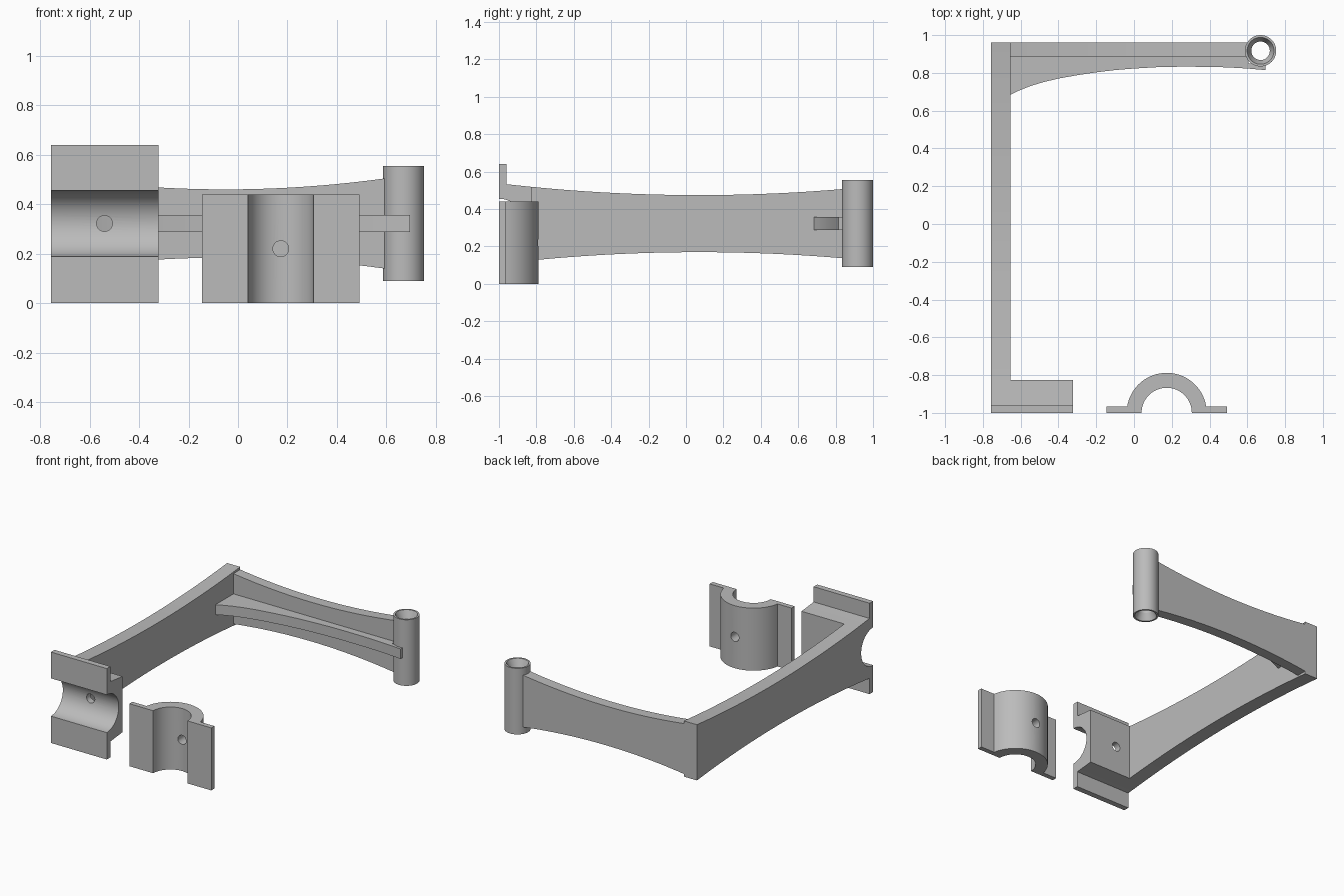
import bpy, bmesh, math
from mathutils import Matrix, Vector

cube = bpy.data.objects.get("Cube")
if cube:
    bpy.data.objects.remove(cube, do_unlink=True)

grey = bpy.data.materials.new("plain grey")
grey.use_nodes = True
grey.diffuse_color = (0.5, 0.5, 0.5, 1)
grey.node_tree.nodes["Principled BSDF"].inputs["Base Color"].default_value = (0.5, 0.5, 0.5, 1)

MID = 0.322     # height of the bracket centre line
BORE = 0.133    # clamp inner radius
PIN = 0.032     # clamp hole radius


def add_object(name, bm):
    bmesh.ops.recalc_face_normals(bm, faces=bm.faces[:])
    mesh = bpy.data.meshes.new(name)
    bm.to_mesh(mesh)
    bm.free()
    mesh.materials.append(grey)
    obj = bpy.data.objects.new(name, mesh)
    bpy.context.collection.objects.link(obj)
    return obj


def prism(name, outline, axis, low, high):
    """Extrude a 2D outline along the x, y or z axis."""
    place = {"x": lambda p: (low, p[0], p[1]),
             "y": lambda p: (p[0], low, p[1]),
             "z": lambda p: (p[0], p[1], low)}[axis]
    bm = bmesh.new()
    face = bm.faces.new([bm.verts.new(place(p)) for p in outline])
    extruded = bmesh.ops.extrude_face_region(bm, geom=[face])["geom"]
    shift = Vector([high - low if a == axis else 0 for a in "xyz"])
    moved = [v for v in extruded if isinstance(v, bmesh.types.BMVert)]
    bmesh.ops.translate(bm, verts=moved, vec=shift)
    return add_object(name, bm)


def arc(cx, cy, radius, start, end, steps=32):
    angles = [math.radians(start + (end - start) * i / steps) for i in range(steps + 1)]
    return [(cx + radius * math.cos(a), cy + radius * math.sin(a)) for a in angles]


def waisted(low, high, centre, waist, flare, steps=32):
    """Bottom and top edges of a beam that is thinnest at its centre."""
    us = [low + (high - low) * i / steps for i in range(steps + 1)]
    half = [waist + flare * (u - centre) ** 2 for u in us]
    bottom = [(u, MID - h) for u, h in zip(us, half)]
    top = [(u, MID + h) for u, h in zip(us, half)]
    return bottom, top[::-1]


def drill(obj, x, z):
    """Cut a pin hole along y through a clamp."""
    bm = bmesh.new()
    bmesh.ops.create_cone(bm, cap_ends=True, segments=32, radius1=PIN, radius2=PIN, depth=0.5,
                          matrix=Matrix.Translation((x, -0.9, z)) @ Matrix.Rotation(math.pi / 2, 4, "X"))
    cutter = add_object("hole_cutter", bm)
    cutter.hide_render = True
    mod = obj.modifiers.new("hole", "BOOLEAN")
    mod.operation = "DIFFERENCE"
    mod.solver = "EXACT"
    mod.object = cutter
    graph = bpy.context.evaluated_depsgraph_get()
    cut = bpy.data.meshes.new_from_object(obj.evaluated_get(graph))
    obj.modifiers.clear()
    obj.data = cut
    bpy.data.objects.remove(cutter, do_unlink=True)


# Long side arm, waisted in the middle
side = dict(centre=0.07, waist=0.1525, flare=0.055)
bottom, top = waisted(-0.83, 0.96, **side)
side_arm = prism("side_arm", bottom + top, "x", -0.757, -0.655)

# Fixed clamp half: flanges, block and groove in one profile
bottom, top = waisted(-0.96, -0.825, steps=6, **side)
profile = [(-1, 0), (-0.96, 0)] + bottom + top + [(-0.96, 0.64), (-1, 0.64)]
profile += arc(-1, MID, BORE, 90, -90)
fixed_clamp = prism("fixed_clamp", profile, "x", -0.757, -0.322)
drill(fixed_clamp, -0.54, MID)

# Loose clamp half, lying beside it
cx, outer, edge = 0.173, 0.212, -0.966
rise = math.degrees(math.asin((edge + 1) / outer))
profile = [(cx + 0.319, -1), (cx + 0.319, edge)] + arc(cx, -1, outer, rise, 180 - rise)
profile += [(cx - 0.319, edge), (cx - 0.319, -1)] + arc(cx, -1, BORE, 180, 0)
loose_clamp = prism("loose_clamp", profile, "z", 0, 0.44)
drill(loose_clamp, cx, 0.22)

# Back arm wall
bottom, top = waisted(-0.657, 0.605, centre=-0.05, waist=0.138, flare=0.107)
back_arm = prism("back_arm", bottom + top, "y", 0.885, 0.96)

# Curved stiffening rib along the back arm
curve = [(-0.657, 0.683), (-0.61, 0.706), (-0.55, 0.73), (-0.48, 0.751), (-0.4, 0.77),
         (-0.3, 0.788), (-0.2, 0.803), (-0.1, 0.815), (0, 0.823), (0.12, 0.83), (0.25, 0.833),
         (0.4, 0.832), (0.5, 0.829), (0.6, 0.823), (0.695, 0.815)]
outline = curve + [(0.695, 0.85), (0.605, 0.85), (0.605, 0.887), (-0.657, 0.887)]
stiffening_rib = prism("stiffening_rib", outline, "z", 0.287, 0.357)

# Pivot tube with countersunk ends, as a lathed section
section = [(0.083, 0.09), (0.083, 0.555), (0.071, 0.555), (0.049, 0.505), (0.049, 0.14), (0.071, 0.09)]
bm = bmesh.new()
verts = [bm.verts.new((r, 0, z)) for r, z in section]
edges = [bm.edges.new((verts[i - 1], verts[i])) for i in range(len(verts))]
bmesh.ops.spin(bm, geom=verts + edges, cent=(0, 0, 0), axis=(0, 0, 1),
               angle=2 * math.pi, steps=48, use_merge=True)
bmesh.ops.remove_doubles(bm, verts=bm.verts[:], dist=0.0001)
bmesh.ops.translate(bm, verts=bm.verts[:], vec=(0.67, 0.917, 0))
pivot_tube = add_object("pivot_tube", bm)

# Smooth the round surfaces, keep the corners sharp
bpy.ops.object.select_all(action="DESELECT")
for obj in (side_arm, fixed_clamp, loose_clamp, back_arm, stiffening_rib, pivot_tube):
    obj.select_set(True)
bpy.context.view_layer.objects.active = side_arm
bpy.ops.object.shade_smooth_by_angle(angle=math.radians(20))
